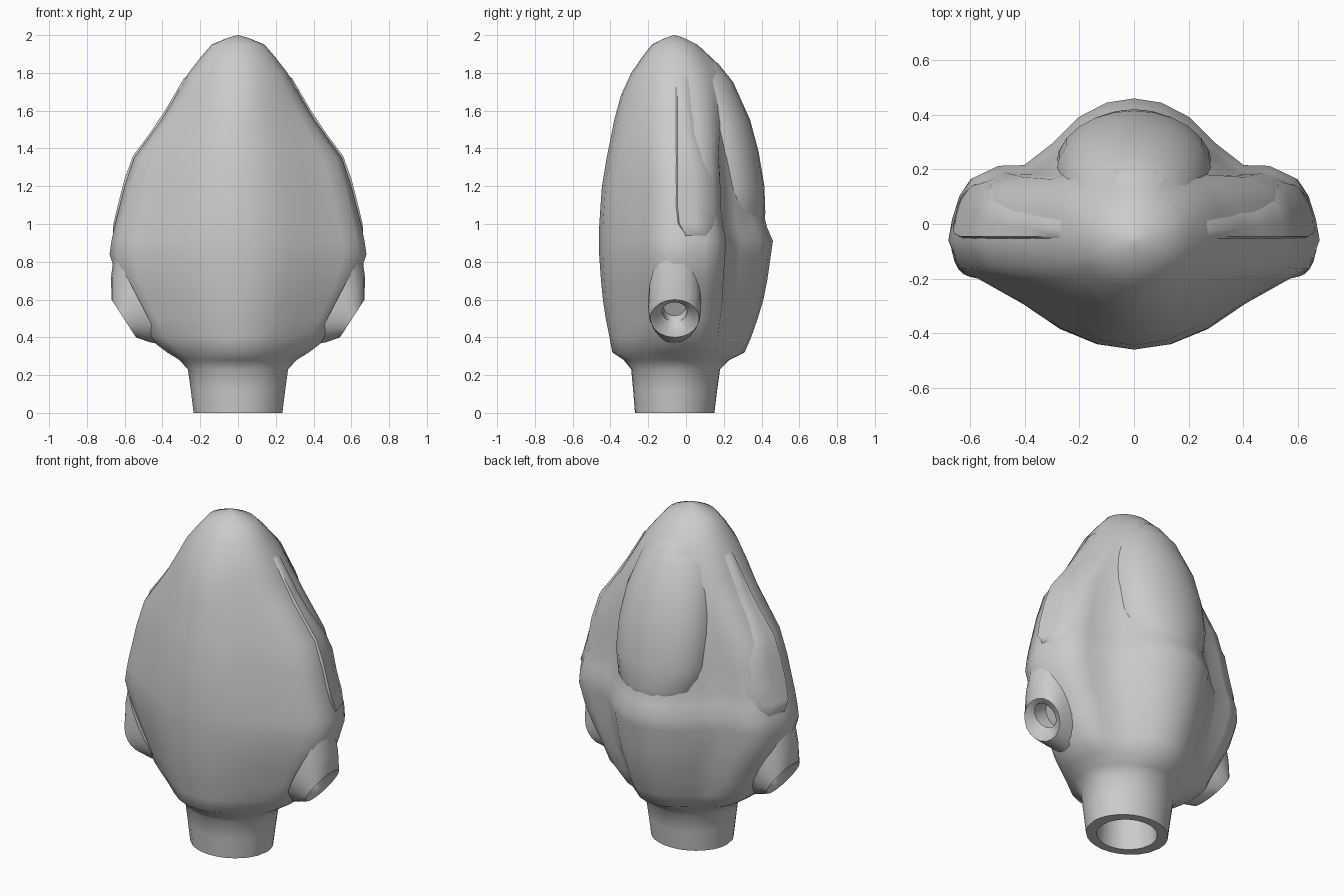
import bpy, bmesh, math
from mathutils import Vector
from mathutils.bvhtree import BVHTree

if "Cube" in bpy.data.objects:
    bpy.data.objects.remove(bpy.data.objects["Cube"])

Y0 = -0.06  # depth of the vertical axis of the neck


def loft(name, rings, closed=True, mirror=False, angle=45):
    """Skin a list of equal-length point rings and cap both ends."""
    bm = bmesh.new()
    rows = [[bm.verts.new(p) for p in r] for r in rings]
    n = len(rows[0])
    for a, b in zip(rows, rows[1:]):
        for i in range(n if closed else n - 1):
            j = (i + 1) % n
            bm.faces.new((a[i], a[j], b[j], b[i]))
    if closed:
        bm.faces.new(rows[0])
        bm.faces.new(rows[-1])
    bmesh.ops.recalc_face_normals(bm, faces=bm.faces)
    me = bpy.data.meshes.new(name)
    bm.to_mesh(me)
    bm.free()
    ob = bpy.data.objects.new(name, me)
    bpy.context.collection.objects.link(ob)
    if mirror:
        ob.modifiers.new("mirror", "MIRROR")
    bpy.ops.object.select_all(action='DESELECT')
    ob.select_set(True)
    bpy.context.view_layer.objects.active = ob
    bpy.ops.object.shade_smooth_by_angle(angle=math.radians(angle))
    return ob


# Half cross-section of the shell: (share of width, share of depth)
FRONT = [(0, 1), (.2, .95), (.4, .81), (.6, .58), (.82, .37), (.94, .26)]
BACK = [(1, 0), (.98, .15), (.94, .32), (.88, .44), (.74, .525), (.6, .53),
        (.45, .68), (.3, .87), (.15, .97), (0, 1)]


def section(z, w, yf, yb, k):
    """One shell ring; k blends from an ellipse (0) to the winged outline (1)."""
    half = []
    for pts, edge in ((FRONT, yf), (BACK, yb)):
        for t, s in pts:
            s = (1 - k) * math.sqrt(1 - t * t) + k * s
            half.append((t * w, Y0 + s * (edge - Y0), z))
    return half + [(-x, y, zz) for x, y, zz in half[-2:0:-1]]


# Shell with hollow neck: (z, half width, front y, back y, wing blend)
KEYS = [(.32, .145, -.20, .08, 0), (0, .17, -.22, .10, 0),
        (0, .235, -.27, .15, 0), (.12, .25, -.28, .165, 0),
        (.23, .265, -.29, .18, 0), (.28, .31, -.33, .23, .2),
        (.32, .375, -.39, .31, .5), (.4, .48, -.405, .345, .75),
        (.5, .525, -.425, .38, .85), (.6, .58, -.44, .41, .9),
        (.7, .635, -.45, .43, 1), (.84, .68, -.46, .45, 1),
        (.91, .67, -.46, .46, 1), (.98, .655, -.46, .43, 1),
        (1.06, .635, -.455, .41, 1), (1.2, .60, -.445, .40, 1),
        (1.35, .55, -.42, .375, .95), (1.55, .405, -.38, .328, .65),
        (1.68, .328, -.345, .275, .45), (1.8, .262, -.29, .21, .25),
        (1.88, .20, -.235, .135, .1), (1.95, .14, -.18, .06, 0),
        (1.985, .055, -.11, -.01, 0), (2.0, .002, -.062, -.058, 0)]
shell = loft("shell", [section(*k) for k in KEYS], angle=62)
bvh = BVHTree.FromObject(shell, bpy.context.evaluated_depsgraph_get())

# Rear canopy: (z, half width, peak y)
CANOPY = [(1.885, .10, .12), (1.85, .16, .17), (1.75, .215, .25),
          (1.55, .265, .34), (1.38, .285, .385), (1.2, .285, .415),
          (1.06, .26, .42), (.98, .21, .41), (.93, .14, .38)]
ANG = [math.radians(-90 + 15 * i) for i in range(13)]
loft("rear_canopy", [[(h * math.sin(a), yp - .2 + .2 * math.cos(a), z) for a in ANG]
                     for z, h, yp in CANOPY], closed=False)

# Raised side panels that follow the shell: (z, front y, back y, lift)
PANEL = [(1.80, -.04, -.005, -.02), (1.77, -.045, .0, .01), (1.6, -.045, .015, .013),
         (1.48, -.045, .03, .013), (1.36, -.045, .07, .016), (1.24, -.045, .13, .016),
         (1.1, -.045, .15, .014), (1.0, -.035, .14, .014), (.95, .0, .10, .012),
         (.92, .01, .08, -.02)]
rows = []
for z, ya, yb, lift in PANEL:
    row = []
    for y, d in ((ya - .015, -.015), (ya, lift), (ya * .5 + yb * .5, lift),
                 (yb, lift), (yb + .03, -.015)):
        hit = bvh.ray_cast(Vector((2, y, z)), Vector((-1, 0, 0)))[0]
        row.append((hit.x + d, y, z))
    rows.append(row)
loft("side_panel", rows, closed=False, mirror=True, angle=60)


def tilted_ring(xu, zu, xl, zl, ry, n=20):
    """Ring through an upper and a lower point in the xz plane."""
    cx, cz, dx, dz = (xu + xl) / 2, (zu + zl) / 2, (xu - xl) / 2, (zu - zl) / 2
    return [(cx + dx * math.cos(a), Y0 + ry * math.sin(a), cz + dz * math.cos(a))
            for a in (2 * math.pi * i / n for i in range(n))]


# Side sockets facing out and down, with a hood, lip and bore
loft("side_socket", [tilted_ring(*r) for r in (
    (.655, .85, .40, .36, .14), (.672, .72, .47, .375, .14),
    (.67, .6, .54, .4, .13), (.66, .594, .54, .42, .11),
    (.638, .586, .53, .483, .066), (.48, .70, .37, .58, .06))],
    mirror=True, angle=50)

# Cutter opening the shell behind each socket
cutter = loft("socket_cutter", [tilted_ring(*r) for r in (
    (.74, .53, .65, .39, .068), (.47, .716, .36, .584, .068))], mirror=True)
cutter.hide_render = True
cutter.display_type = 'WIRE'
cut = shell.modifiers.new("socket_holes", "BOOLEAN")
cut.operation = 'DIFFERENCE'
cut.object = cutter
cut.solver = 'EXACT'
